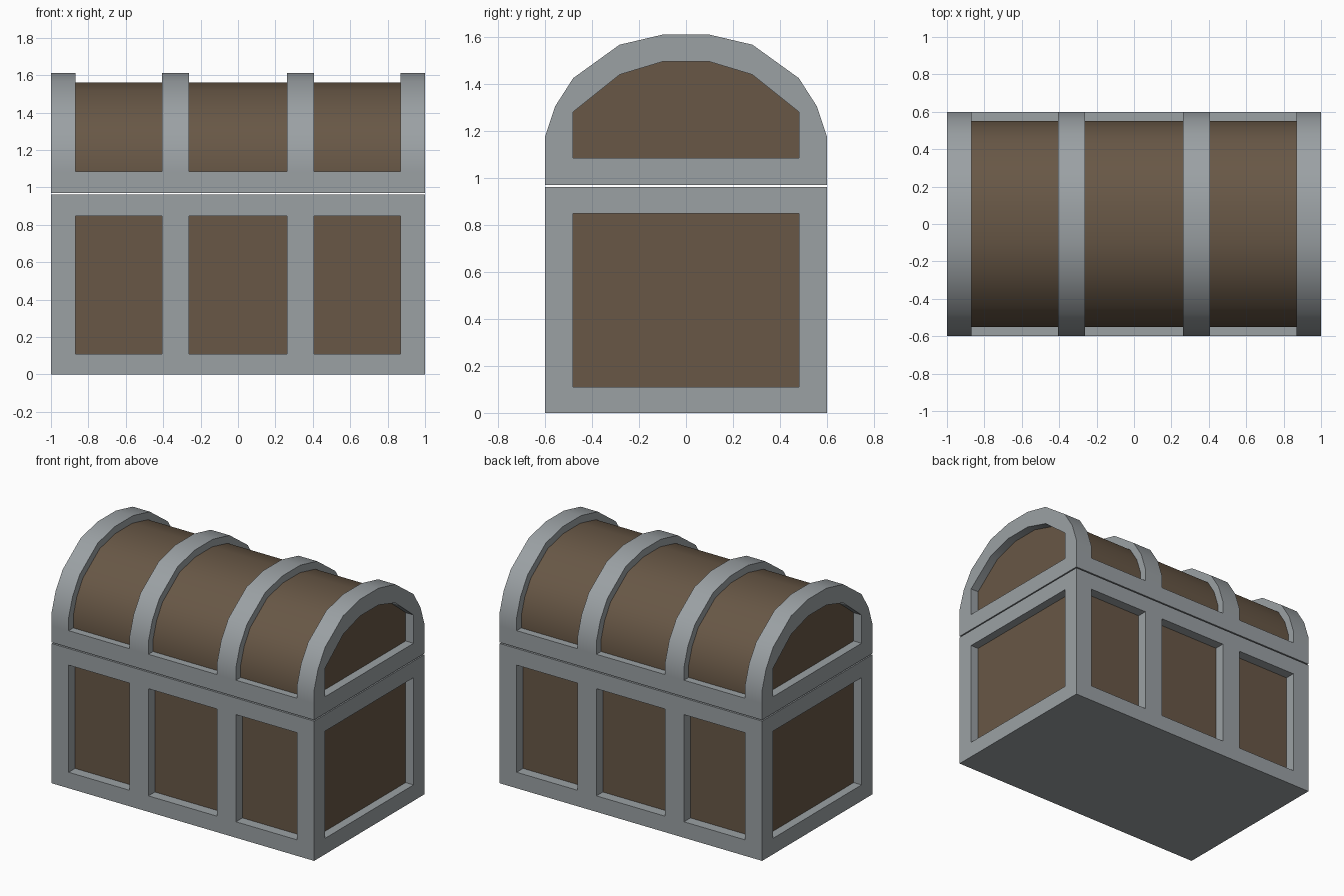
import bpy, bmesh, math

cube = bpy.data.objects.get("Cube")
if cube:
    bpy.data.objects.remove(cube, do_unlink=True)


def material(name, rgb):
    m = bpy.data.materials.new(name)
    m.use_nodes = True
    m.diffuse_color = (*rgb, 1)
    bsdf = m.node_tree.nodes["Principled BSDF"]
    bsdf.inputs["Base Color"].default_value = (*rgb, 1)
    bsdf.inputs["Roughness"].default_value = 0.7
    return m


METAL = material("grey metal", (0.328, 0.356, 0.372))
WOOD = material("brown wood", (0.138, 0.096, 0.061))

# Band edges along the length; every second gap is a wooden panel
XS = [-1, -0.87, -0.405, -0.262, 0.262, 0.405, 0.87, 1]
PANEL_COLUMNS = (1, 3, 5)
END_DEPTH = 0.06


def mirrored(half):
    """Close a (y, z) half outline, bottom to top, with its mirror image."""
    return half + [(-y, z) for y, z in reversed(half)]


def chest_part(name, half, half_inset, runs, half_window):
    """Sweep an outline along x, with recessed wooden panels on sides and ends."""
    outline, inset, window = map(mirrored, (half, half_inset, half_window))
    n = len(outline)
    bm = bmesh.new()

    def face(verts, wood=False):
        bm.faces.new(verts).material_index = int(wood)

    grid = [[bm.verts.new((x, y, z)) for y, z in outline] for x in XS]
    panel_segments = {i for a, b in runs for i in range(a, b)}

    # Metal frame
    for k in range(len(XS) - 1):
        for i in range(n):
            if k in PANEL_COLUMNS and i in panel_segments:
                continue
            j = (i + 1) % n
            face([grid[k][i], grid[k][j], grid[k + 1][j], grid[k + 1][i]])

    # Recessed panels between the bands
    for k in PANEL_COLUMNS:
        for a, b in runs:
            inner = [{i: bm.verts.new((XS[c], *inset[i])) for i in range(a, b + 1)}
                     for c in (k, k + 1)]
            for i in range(a, b):
                face([inner[0][i], inner[0][i + 1], inner[1][i + 1], inner[1][i]], True)
                for s in (0, 1):
                    face([grid[k + s][i], grid[k + s][i + 1], inner[s][i + 1], inner[s][i]])
            for i in (a, b):
                face([grid[k][i], grid[k + 1][i], inner[1][i], inner[0][i]])

    # End frames with a recessed panel
    for ring, side in ((grid[0], -1), (grid[-1], 1)):
        rim = [bm.verts.new((side, y, z)) for y, z in window]
        floor = [bm.verts.new((side * (1 - END_DEPTH), y, z)) for y, z in window]
        edges = []
        for loop in (ring, rim):
            for i, v in enumerate(loop):
                w = loop[(i + 1) % len(loop)]
                edges.append(bm.edges.get((v, w)) or bm.edges.new((v, w)))
        bmesh.ops.triangle_fill(bm, edges=edges, use_beauty=True, normal=(side, 0, 0))
        m = len(window)
        for i in range(m):
            j = (i + 1) % m
            face([rim[i], rim[j], floor[j], floor[i]])
        face(floor, True)

    bmesh.ops.recalc_face_normals(bm, faces=bm.faces[:])
    mesh = bpy.data.meshes.new(name)
    bm.to_mesh(mesh)
    bm.free()
    mesh.materials.append(METAL)
    mesh.materials.append(WOOD)
    obj = bpy.data.objects.new(name, mesh)
    bpy.context.collection.objects.link(obj)
    bpy.ops.object.select_all(action='DESELECT')
    obj.select_set(True)
    bpy.context.view_layer.objects.active = obj
    bpy.ops.object.shade_smooth_by_angle(angle=math.radians(30))
    return obj


# Box
chest_part(
    "chest_base",
    [(0.6, 0), (0.6, 0.11), (0.6, 0.848), (0.6, 0.962)],
    [(0.53, 0), (0.53, 0.11), (0.53, 0.848), (0.53, 0.962)],
    [(1, 2), (5, 6)],
    [(0.482, 0.11), (0.482, 0.848)])

# Rounded lid, with a thin gap above the box
chest_part(
    "chest_lid",
    [(0.6, 0.97), (0.6, 1.085), (0.6, 1.175), (0.557, 1.305),
     (0.48, 1.425), (0.283, 1.567), (0.1, 1.61)],
    [(0.55, 0.97), (0.55, 1.085), (0.55, 1.168), (0.511, 1.285),
     (0.445, 1.388), (0.263, 1.52), (0.095, 1.56)],
    [(1, 12)],
    [(0.482, 1.085), (0.482, 1.28), (0.282, 1.44), (0.1, 1.495)])
